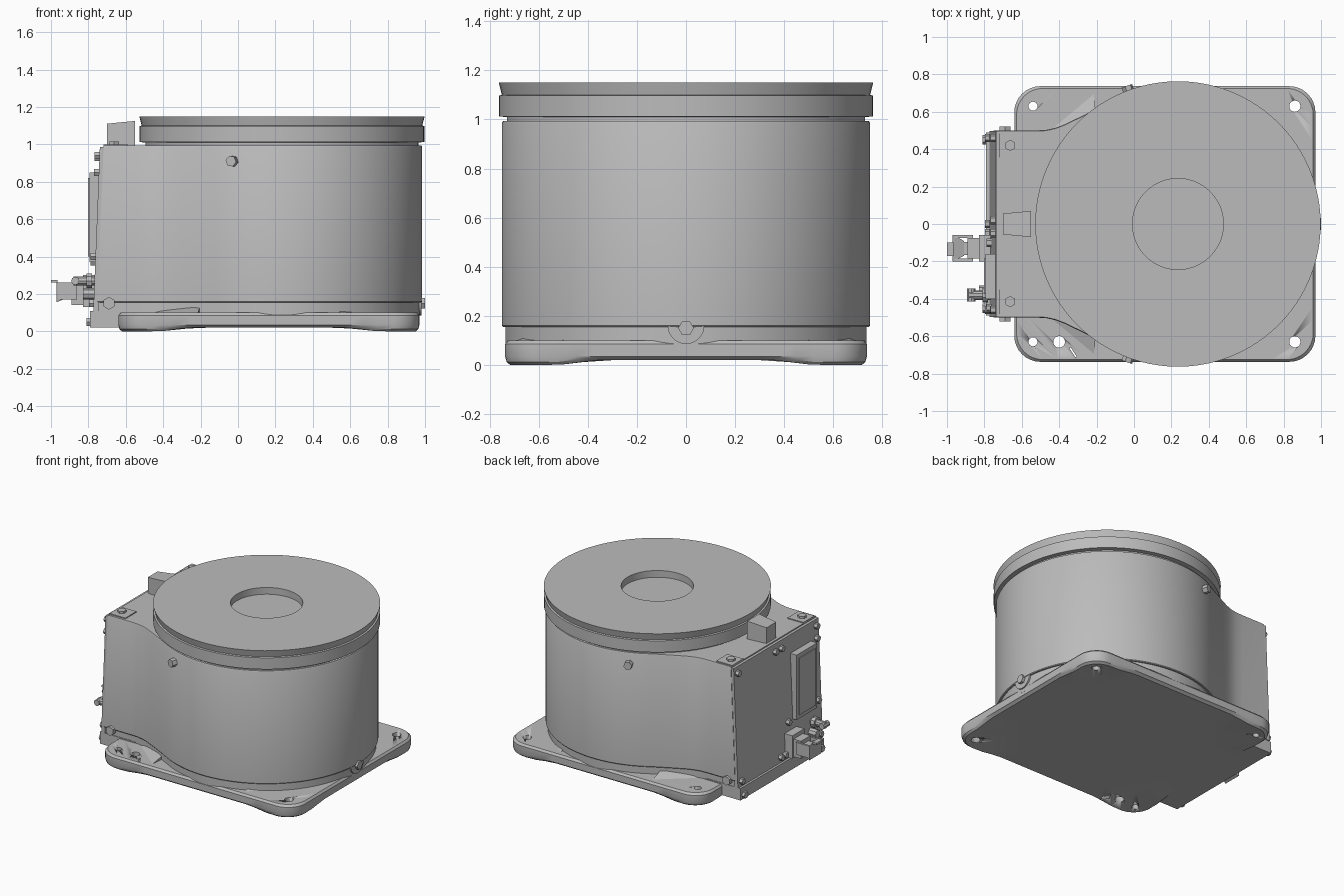
import bpy, bmesh, math
from mathutils import Vector, Matrix

cube = bpy.data.objects.get("Cube")
if cube:
    bpy.data.objects.remove(cube)

grey = bpy.data.materials.new("machine grey")
grey.use_nodes = True
GREY = (0.5, 0.5, 0.5, 1)
grey.diffuse_color = GREY
grey.node_tree.nodes["Principled BSDF"].inputs["Base Color"].default_value = GREY

CX, RADIUS = 0.235, 0.75      # drum axis and radius


def finish(name, bm, angle=30):
    bmesh.ops.recalc_face_normals(bm, faces=bm.faces)
    mesh = bpy.data.meshes.new(name)
    bm.to_mesh(mesh)
    bm.free()
    mesh.materials.append(grey)
    obj = bpy.data.objects.new(name, mesh)
    bpy.context.collection.objects.link(obj)
    bpy.ops.object.select_all(action='DESELECT')
    obj.select_set(True)
    bpy.context.view_layer.objects.active = obj
    bpy.ops.object.shade_smooth_by_angle(angle=math.radians(angle))
    return obj


def loft(name, rings):
    """Join equal-length rings of points and cap both ends."""
    bm = bmesh.new()
    rows = [[bm.verts.new(p) for p in ring] for ring in rings]
    for a, b in zip(rows, rows[1:]):
        for i in range(len(a)):
            j = (i + 1) % len(a)
            bm.faces.new((a[i], a[j], b[j], b[i]))
    caps = [bm.faces.new(rows[0]), bm.faces.new(rows[-1])]
    bmesh.ops.triangulate(bm, faces=caps)
    return finish(name, bm)


def box(name, x, y, z, taper=1.0, turn=0):
    """Box from ranges; taper scales the outer (-x) end."""
    bm = bmesh.new()
    bmesh.ops.create_cube(bm, size=1)
    for v in bm.verts:
        if v.co.x < 0:
            v.co.y *= taper
            v.co.z *= taper
    size = Vector([r[1] - r[0] for r in (x, y, z)])
    mid = Vector([(r[1] + r[0]) / 2 for r in (x, y, z)])
    bm.transform(Matrix.Translation(mid) @ Matrix.Rotation(turn, 4, 'Z') @ Matrix.Diagonal(size).to_4x4())
    return finish(name, bm)


def stud(name, at, axis, radius, length, sides=6):
    bm = bmesh.new()
    bmesh.ops.create_cone(bm, cap_ends=True, segments=sides, radius1=radius, radius2=radius, depth=length)
    turn = Vector((0, 0, 1)).rotation_difference(Vector(axis)).to_matrix().to_4x4()
    bm.transform(Matrix.Translation(at) @ turn)
    return finish(name, bm)


def cut(target, cutters):
    for c in cutters:
        c.hide_render = True
        m = target.modifiers.new("cut", 'BOOLEAN')
        m.operation, m.solver, m.object = 'DIFFERENCE', 'EXACT', c
    graph = bpy.context.evaluated_depsgraph_get()
    target_mesh = bpy.data.meshes.new_from_object(target.evaluated_get(graph))
    target.modifiers.clear()
    target.data = target_mesh
    for c in cutters:
        bpy.data.objects.remove(c)


# Base casting: rounded plate standing on four corner feet
X0, X1, Y1 = -0.64, 0.97, 0.737


def base_ring(inset, z, feet=False):
    r, pts = 0.14, []
    x0, x1, y1 = X0 + inset, X1 - inset, Y1 - inset
    corners = [(x1 - r, y1 - r), (x0 + r, y1 - r), (x0 + r, r - y1), (x1 - r, r - y1)]
    for k, (cx, cy) in enumerate(corners):
        for i in range(9):
            a = math.radians(90) * (k + i / 8)
            pts.append(Vector((cx + r * math.cos(a), cy + r * math.sin(a), z)))
        nx, ny = corners[(k + 1) % 4]
        a = math.radians(90) * (k + 1)
        end = Vector((nx + r * math.cos(a), ny + r * math.sin(a), z))
        start = pts[-1].copy()
        pts += [start.lerp(end, i / 16) for i in range(1, 16)]
    if feet:
        for p in pts:
            d = max(min(p.x - X0, X1 - p.x), Y1 - abs(p.y))
            t = min(max((d - 0.2) / 0.2, 0), 1)
            p.z += 0.02 * t * t * (3 - 2 * t)
    return pts


mid = Vector((0.165, 0, 0.02))
core = [Vector((mid.x + (p.x - mid.x) * 0.8, p.y * 0.8, 0.02)) for p in base_ring(0.02, 0)]
base = loft("base_plate", [core, base_ring(0.02, 0, True), base_ring(0.006, 0.012, True),
                           base_ring(0, 0.035), base_ring(0, 0.085), base_ring(0.012, 0.1)])
holes = [(-0.54, 0.63, 0.024), (-0.54, -0.63, 0.024), (0.86, 0.63, 0.03),
         (0.86, -0.63, 0.03), (-0.4, -0.63, 0.031)]
cutters = [stud("hole_cutter", (x, y, 0.05), (0, 0, 1), r, 0.4, 20) for x, y, r in holes]
cutters.append(box("slot_cutter", (-0.355, -0.295), (-0.692, -0.684), (-0.1, 0.3), turn=-1.0))
cut(base, cutters)
box("base_ledge", (-0.79, -0.5), (-0.49, 0.49), (0.02, 0.108))


# Drum housing with a flared neck reaching the control panel
def housing_ring(z, inset=0):
    r = RADIUS - inset
    limit = math.acos(-0.355 / RADIUS)
    arc = [(CX + r * math.cos(a), r * math.sin(a)) for a in (limit * i / 48 for i in range(49))]
    neck = [(-0.2, 0.617), (-0.3, 0.567), (-0.37, 0.533), (-0.42, 0.514), (-0.47, 0.503), (-0.53, 0.5)]
    half = arc + [(x, y - inset) for x, y in neck]
    half.append((-0.758 + 0.04 * z, 0.5 - inset))
    full = half + [(x, -y) for x, y in reversed(half[1:])]
    return [(x, y, z) for x, y in full]


loft("housing", [housing_ring(z, i) for z, i in
                 ((0.155, 0.004), (0.16, 0), (0.985, 0), (0.993, 0.004))])
loft("housing_skirt", [housing_ring(0.06, 0.014), housing_ring(0.16, 0.014)])

# Low gussets from the skirt towards each corner foot
for sx in (-1, 1):
    for sy in (-1, 1):
        cx = 0.165 + sx * 0.36
        bm = bmesh.new()
        pts = [(cx, sy * 0.5, 0.15), (cx + sx * 0.06, sy * 0.5, 0.15),
               (cx + sx * 0.02, sy * 0.7, 0.098), (cx + sx * 0.26, sy * 0.5, 0.098),
               (cx, sy * 0.5, 0.09)]
        for p in pts:
            bm.verts.new(p)
        bmesh.ops.convex_hull(bm, input=bm.verts)
        finish("gusset", bm)

# Turntable: grooved rim, flared edge and a round recess
profile = [(0.73, 0.98), (0.73, 1.01), (0.762, 1.012), (0.762, 1.097), (0.75, 1.1),
           (0.763, 1.15), (0.243, 1.15), (0.243, 1.1)]
loft("turntable", [[(CX + r * math.cos(math.tau * i / 96), r * math.sin(math.tau * i / 96), z)
                    for i in range(96)] for r, z in profile])


# Control panel, leaning slightly outward at its foot
def panel_x(z):
    return -0.778 + 0.04 * z


bm = bmesh.new()
for y in (-0.497, 0.497):
    for z in (0.108, 0.985):
        for depth in (0, 0.03):
            bm.verts.new((panel_x(z) + depth, y, z))
bmesh.ops.convex_hull(bm, input=bm.verts)
finish("control_panel", bm)
box("panel_cover", (-0.795, -0.735), (-0.4, -0.16), (0.37, 0.85))
box("panel_cover_face", (-0.803, -0.79), (-0.375, -0.185), (0.4, 0.82))

for y, z in ((0.46, 0.94), (-0.46, 0.94), (-0.46, 0.85), (0.46, 0.15), (-0.46, 0.15), (0.02, 0.93),
             (-0.05, 0.93), (-0.1, 0.37), (0.0, 0.15), (-0.05, 0.15), (-0.45, 0.4)):
    stud("panel_bolt", (panel_x(z) - 0.008, y, z), (1, 0, 0), 0.022, 0.035)
for y in (-0.45, 0.45):
    stud("ledge_bolt", (-0.79, y, 0.05), (1, 0, 0), 0.025, 0.04)

# Power connector: socket, waist, flared plug and latch
box("connector_socket", (-0.89, -0.75), (-0.185, -0.075), (0.14, 0.27))
box("connector_collar", (-0.83, -0.76), (-0.2, -0.06), (0.13, 0.3))
box("connector_waist", (-0.92, -0.86), (-0.165, -0.095), (0.18, 0.24))
box("connector_plug", (-0.97, -0.91), (-0.17, -0.09), (0.18, 0.24), 1.8)
for y in (-0.2, -0.075):
    box("connector_cheek", (-0.965, -0.86), (y, y + 0.015), (0.17, 0.26))
box("connector_latch", (-1.0, -0.965), (-0.17, -0.1), (0.26, 0.275))

# Key switch beside the connector
stud("switch_stem", (-0.82, -0.38, 0.27), (1, 0, 0), 0.025, 0.12, 10)
stud("switch_knob", (-0.87, -0.38, 0.27), (0, 1, 0), 0.022, 0.07, 8)
stud("switch_collar", (-0.795, -0.38, 0.27), (1, 0, 0), 0.04, 0.03, 10)
stud("lower_socket", (-0.8, -0.36, 0.2), (1, 0, 0), 0.03, 0.06, 8)

# Top of the neck: cable block and two bolted pads
box("cable_block", (-0.7, -0.55), (-0.07, 0.07), (0.98, 1.125), 0.8)
for y in (-0.415, 0.42):
    box("top_pad", (-0.718, -0.588), (y - 0.065, y + 0.065), (0.985, 1.0))
    stud("pad_bolt", (-0.662, y, 1.005), (0, 0, 1), 0.03, 0.022)

# Side bolts on the drum, neck and skirt
for s in (-1, 1):
    stud("drum_bolt", (-0.03, s * 0.715, 0.91), (-0.35, s, 0), 0.03, 0.05)
    stud("neck_bolt", (-0.69, s * 0.505, 0.15), (0, 1, 0), 0.034, 0.03)
stud("skirt_boss", (CX + 0.725, 0, 0.16), (1, 0, 0), 0.075, 0.04, 20)
stud("skirt_bolt", (CX + 0.75, 0, 0.15), (1, 0, 0), 0.032, 0.03)
